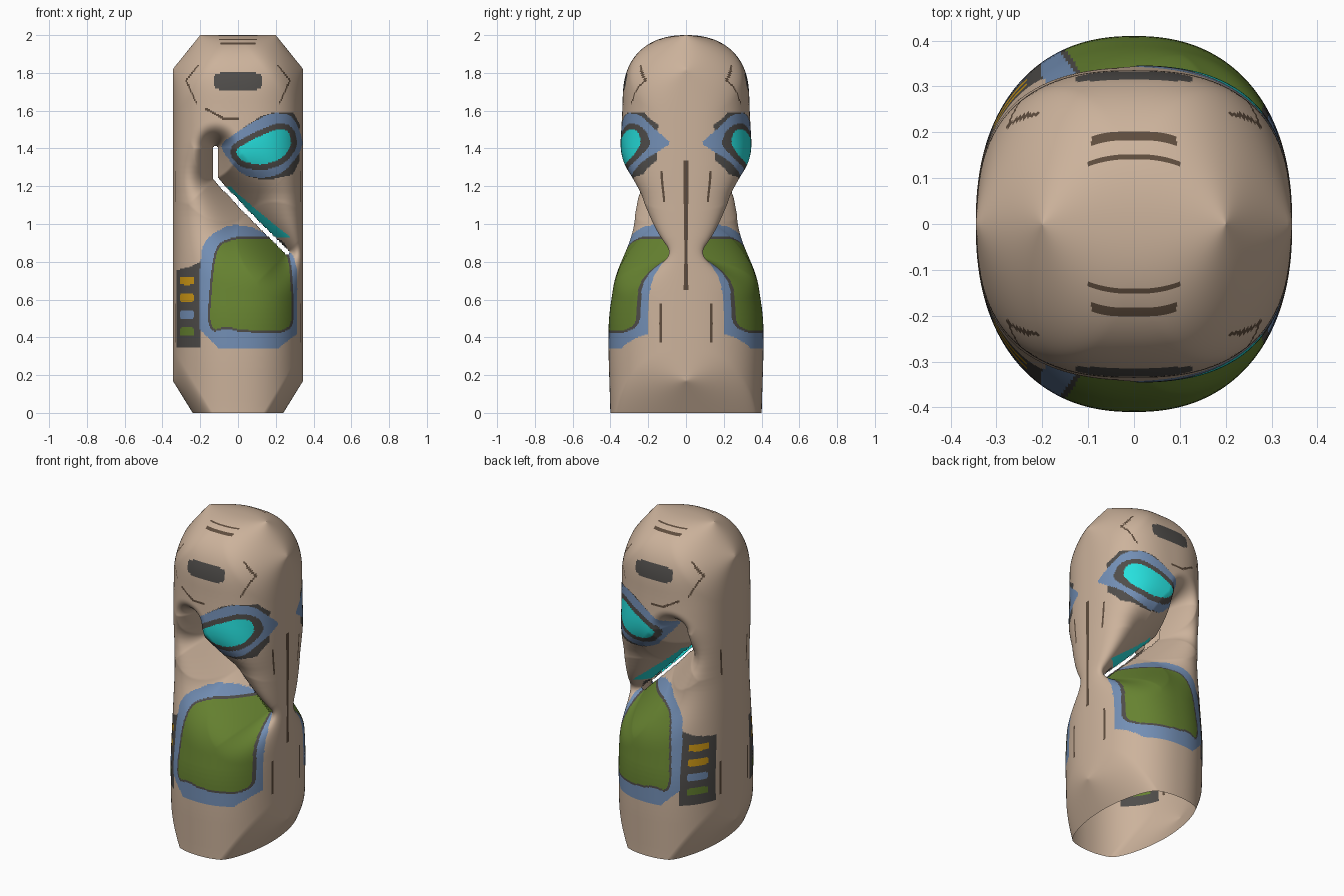
import bpy, bmesh, math
from mathutils import Vector

cube = bpy.data.objects.get("Cube")
if cube:
    bpy.data.objects.remove(cube)

# Colours (sRGB values converted to linear)
def linear(c):
    return c / 12.92 if c <= 0.04045 else ((c + 0.055) / 1.055) ** 2.4

palette = {
    "tan skin": (0.8, 0.7, 0.61),
    "dark grey": (0.31, 0.3, 0.29),
    "slate blue": (0.45, 0.56, 0.71),
    "olive green": (0.4, 0.51, 0.19),
    "bright teal": (0.15, 0.88, 0.87),
    "gold": (0.8, 0.59, 0.08),
    "brown line": (0.37, 0.3, 0.24),
}
TAN, GREY, BLUE, GREEN, TEAL, GOLD, BROWN = range(len(palette))
materials = []
for name, srgb in palette.items():
    mat = bpy.data.materials.new(name)
    mat.use_nodes = True
    colour = [linear(c) for c in srgb] + [1.0]
    mat.diffuse_color = colour
    shader = mat.node_tree.nodes["Principled BSDF"]
    shader.inputs["Base Color"].default_value = colour
    shader.inputs["Roughness"].default_value = 0.8
    materials.append(mat)


# Helpers for outlines and lines in the x-z plane
def region(colour, points, passes=2, border=0.0):
    """A painted outline with softened corners, its height range and dark border width."""
    pts = [Vector(p) for p in points]
    for _ in range(passes):
        cut = []
        for a, b in zip(pts, pts[1:] + pts[:1]):
            cut += [a.lerp(b, 0.2), a.lerp(b, 0.8)]
        pts = cut
    heights = [p.y for p in pts]
    return colour, pts, min(heights) - border, max(heights) + border, border


def inside(outline, x, z):
    hit = False
    for a, b in zip(outline, outline[1:] + outline[:1]):
        if (a.y > z) != (b.y > z) and x < a.x + (z - a.y) * (b.x - a.x) / (b.y - a.y):
            hit = not hit
    return hit


def nearest(x, z, a, b):
    """Distance to a segment and the position along it."""
    dx, dz = b[0] - a[0], b[1] - a[1]
    t = ((x - a[0]) * dx + (z - a[1]) * dz) / (dx * dx + dz * dz)
    t = min(max(t, 0.0), 1.0)
    return math.hypot(x - a[0] - t * dx, z - a[1] - t * dz), t


def path_distance(x, z, path):
    return min(nearest(x, z, a, b)[0] for a, b in zip(path, path[1:]))


def table(rows, v):
    for (a, fa), (b, fb) in zip(rows, rows[1:]):
        if v <= b:
            return fa + (fb - fa) * max(0.0, v - a) / (b - a)
    return rows[-1][1]


# Body form: half width, half depth, and the pinched slit across the waist
SIDE, DOME, TOP = 0.345, 1.64, 2
WIDTH = [(0, 0.24), (0.17, SIDE), (1.82, SIDE), (TOP, 0.2)]
DEPTH = [(0, 0.4), (0.3, 0.41), (0.5, 0.41), (0.8, 0.365), (0.95, 0.345),
         (1.1, 0.335), (1.25, 0.365), (1.45, 0.345), (DOME, 0.335), (TOP, 0.335)]
SLIT = [(-0.12, 1.4, 0.15), (-0.12, 1.24, 0.26), (0.05, 1.06, 0.42), (0.26, 0.85, 0.25)]


def half_depth(z):
    d = sum(table(DEPTH, z + 0.03 * i) for i in range(-2, 3)) / 5
    if z > DOME:
        d *= max(0.0, 1 - ((z - DOME) / (TOP - DOME)) ** 2.6) ** 0.45
    return d


def chamfer(x, z, end, start, reach):
    """Round the sheet down to the seam along a slanted corner."""
    run, rise = start[1] - end[1], abs(end[0] - start[0])
    s = (SIDE - abs(x)) * rise + (abs(end[0] - z) - rise) * run
    s = min(max(s / math.hypot(run, rise) / reach, 0.0), 1.0)
    return math.sqrt(1 - (1 - s) ** 2)


def pinch(x, z):
    best = 1.0
    for a, b in zip(SLIT, SLIT[1:]):
        s, t = nearest(x, z, a, b)
        reach = a[2] + t * (b[2] - a[2])
        if s < reach:
            best = min(best, 1 - 0.93 * (1 - s / reach) ** 2.5)
    return best


# Painted regions, later entries lie on top
side_panel = region(GREY, [(-0.325, 0.35), (-0.2, 0.345), (-0.2, 0.8), (-0.25, 0.775),
                           (-0.325, 0.755)], passes=0)
chest_frame = region(BLUE, [(-0.205, 0.34), (0.314, 0.34), (0.315, 0.74), (0.29, 0.85),
                            (0.1, 0.98), (-0.04, 1), (-0.15, 0.94), (-0.2, 0.86)], passes=1)
chest = region(GREEN, [(-0.155, 0.435), (-0.05, 0.46), (0, 0.44), (0.28, 0.43), (0.284, 0.6),
                       (0.27, 0.8), (0.23, 0.92), (0, 0.925), (-0.1, 0.89), (-0.13, 0.78)],
               border=0.012)
eye_patch = region(GREY, [(-0.09, 1.42), (0.02, 1.26), (0.15, 1.23), (0.325, 1.27),
                          (0.328, 1.59), (0.15, 1.59), (0, 1.49)], passes=1)
eye_frame = region(BLUE, [(-0.1, 1.42), (-0.05, 1.34), (0.02, 1.26), (0.13, 1.24),
                          (0.24, 1.27), (0.325, 1.37), (0.344, 1.43), (0.325, 1.5),
                          (0.28, 1.58), (0.18, 1.59), (0.08, 1.54), (0, 1.49)])
eye = region(TEAL, [(-0.02, 1.39), (0.02, 1.33), (0.13, 1.31), (0.24, 1.35), (0.285, 1.42),
                    (0.27, 1.49), (0.22, 1.51), (0.06, 1.44)], border=0.03)
regions = [side_panel, chest_frame, chest, eye_patch, eye_frame, eye]

# Small rounded plates: colour, centre and half size
plates = [(GREY, 0, 1.755, 0.127, 0.046)]
for i, colour in enumerate((GREEN, BLUE, GOLD, GOLD)):
    plates.append((colour, -0.27, 0.43 + 0.09 * i, 0.037, 0.022))

# Thin lines as half thickness and path
lines = [
    (0.006, [(-0.17, 1.61), (-0.08, 1.56), (0, 1.556)]),
    (0.0025, [(-0.1, 1.977), (0.1, 1.977)]),
    (0.0035, [(-0.09, 1.956), (0.09, 1.956)]),
]
for side in (-1, 1):
    lines.append((0.004, [(side * 0.21, 1.84), (side * 0.275, 1.76), (side * 0.22, 1.64)]))
    for low, high in ((0.37, 0.58), (1.12, 1.28)):
        lines.append((0.001, [(side * 0.333, low), (side * 0.333, high)]))


def paint(x, z, s):
    # teal lining along the upper lip of the slit, wider towards its lower end
    above = x + z > SLIT[1][0] + SLIT[1][1]
    if above and 0.925 < z < 1.2 and s < 0.032 + 0.13 * max(0.0, x):
        return TEAL
    for colour, px, pz, half_x, half_z in plates:
        if (abs(x - px) / half_x) ** 5 + (abs(z - pz) / half_z) ** 5 < 1:
            return colour
    for colour, outline, low, high, border in reversed(regions):
        if low < z < high:
            if inside(outline, x, z):
                return colour
            if border and path_distance(x, z, outline + outline[:1]) < border:
                return GREY
    for width, line in lines:
        if path_distance(x, z, line) < width:
            return BROWN
    return TAN


# Body shell: mirrored front and back sheets, joined along the side seams, open below
COLS, ROWS, CAP = 190, 260, 50
levels = [DOME * i / ROWS for i in range(ROWS)]
levels += [DOME + (TOP - DOME) * math.sin(math.pi / 2 * i / CAP) for i in range(CAP + 1)]

grid = []
for z in levels:
    w, d, n = table(WIDTH, z), half_depth(z), 2.2 + 0.2 * z
    row = []
    for c in range(COLS + 1):
        x = w * math.sin(math.pi * (c / COLS - 0.5))
        edge = max(0.0, 1 - abs(x / SIDE) ** n) ** (1 / n)
        edge *= chamfer(x, z, WIDTH[0], WIDTH[1], 0.09)
        edge *= chamfer(x, z, WIDTH[3], WIDTH[2], 0.16)
        row.append((x, d * edge * pinch(x, z), z))
    grid.append(row)

bm = bmesh.new()
sheets = [[[bm.verts.new((x, side * y, z)) for x, y, z in row] for row in grid]
          for side in (-1, 1)]
for r in range(len(levels) - 1):
    for c in range(COLS):
        corners = [(r, c), (r, c + 1), (r + 1, c + 1), (r + 1, c)]
        x = sum(grid[i][j][0] for i, j in corners) / 4
        z = sum(grid[i][j][2] for i, j in corners) / 4
        s = path_distance(x, z, SLIT)
        if s < 0.012:
            continue
        # the last column carries the thin side seam line
        seam = c == COLS - 1 and 0.65 < z < 1.34
        colour = BROWN if seam else paint(x, z, s)
        for sheet, order in zip(sheets, (corners, corners[::-1])):
            face = bm.faces.new([sheet[i][j] for i, j in order])
            face.material_index = colour
            face.smooth = True
bmesh.ops.delete(bm, geom=[v for v in bm.verts if not v.link_faces], context="VERTS")
bmesh.ops.remove_doubles(bm, verts=bm.verts, dist=0.00003)

mesh = bpy.data.meshes.new("body_shell")
bm.to_mesh(mesh)
bm.free()
for mat in materials:
    mesh.materials.append(mat)
body = bpy.data.objects.new("body_shell", mesh)
bpy.context.collection.objects.link(body)
